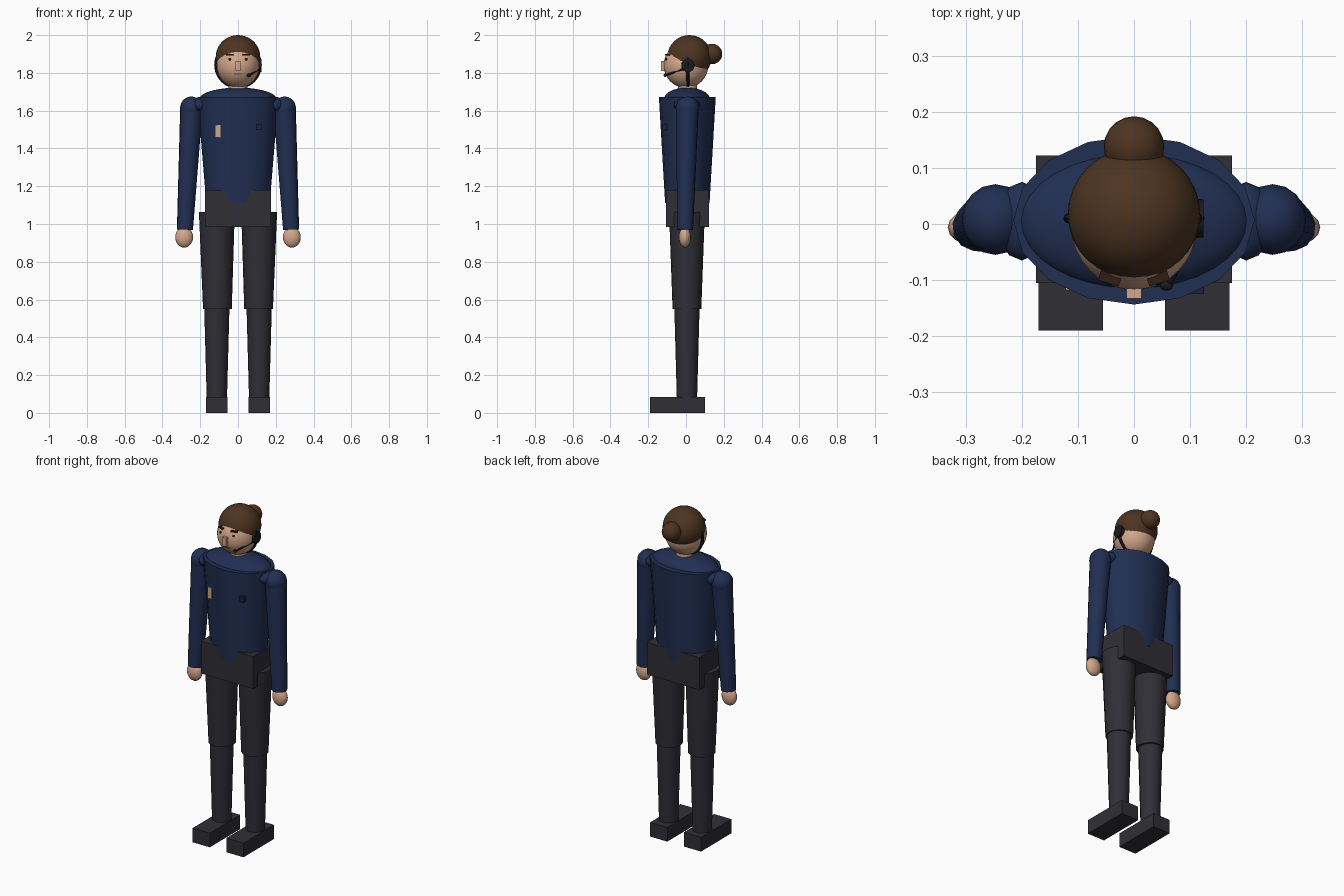
import bpy, math
from mathutils import Vector

cube = bpy.data.objects.get("Cube")
if cube:
    bpy.data.objects.remove(cube, do_unlink=True)


def material(name, rgb):
    m = bpy.data.materials.new(name)
    m.use_nodes = True
    m.diffuse_color = (*rgb, 1)
    m.node_tree.nodes["Principled BSDF"].inputs["Base Color"].default_value = (*rgb, 1)
    return m


NAVY = material("navy shirt", (0.015, 0.028, 0.085))
DARK_NAVY = material("dark navy pin", (0.010, 0.017, 0.045))
TROUSER = material("charcoal cloth", (0.028, 0.028, 0.036))
SKIN = material("skin", (0.66, 0.39, 0.26))
HAIR = material("brown hair", (0.075, 0.034, 0.015))
BROW = material("dark brown", (0.03, 0.013, 0.007))
BLACK = material("headset black", (0.010, 0.010, 0.014))
LIP = material("mouth line", (0.12, 0.055, 0.035))


def finish(name, mat, smooth=True):
    ob = bpy.context.object
    ob.name = name
    ob.data.materials.append(mat)
    if smooth:
        bpy.ops.object.shade_smooth_by_angle(angle=math.radians(40))
    return ob


def box(name, mat, low, high):
    low, high = Vector(low), Vector(high)
    bpy.ops.mesh.primitive_cube_add(size=1, location=(low + high) / 2)
    bpy.context.object.scale = high - low
    return finish(name, mat, False)


def ball(name, mat, centre, radii, segments=32, rings=20):
    bpy.ops.mesh.primitive_uv_sphere_add(segments=segments, ring_count=rings, radius=1, location=centre)
    bpy.context.object.scale = radii
    return finish(name, mat)


def limb(name, mat, start, end, r1, r2, sides=16):
    """Tapered cylinder running from start to end."""
    start, end = Vector(start), Vector(end)
    axis = end - start
    bpy.ops.mesh.primitive_cone_add(vertices=sides, radius1=r1, radius2=r2,
                                    depth=axis.length, location=(start + end) / 2)
    bpy.context.object.rotation_euler = axis.to_track_quat('Z', 'Y').to_euler()
    return finish(name, mat)


# Torso: tapered oval shirt with a rounded shoulder cap, and the hip block
torso = limb("shirt_torso", NAVY, (0, 0.007, 1.11), (0, 0.007, 1.672), 0.168, 0.215)
torso.scale = (1, 0.70, 1)
ball("shoulder_cap", NAVY, (0, 0.005, 1.66), (0.205, 0.122, 0.062))
box("hip_block", TROUSER, (-0.175, -0.105, 0.985), (0.175, 0.122, 1.18))
limb("neck", SKIN, (0, 0.008, 1.68), (0, 0.008, 1.78), 0.05, 0.05)

# Arms and legs
for side, s in (("left", 1), ("right", -1)):
    ball(side + "_shoulder", NAVY, (s * 0.247, 0.008, 1.613), (0.06, 0.063, 0.062), 16, 12)
    ball(side + "_shoulder_joint", NAVY, (s * 0.2, 0.005, 1.63), (0.045, 0.07, 0.04), 12, 8)
    limb(side + "_sleeve", NAVY, (s * 0.247, 0.008, 1.61), (s * 0.281, -0.005, 0.97), 0.06, 0.043, 12)
    ball(side + "_hand", SKIN, (s * 0.285, -0.006, 0.93), (0.047, 0.032, 0.055), 16, 12)
    limb(side + "_thigh", TROUSER, (s * 0.112, 0.005, 1.065), (s * 0.109, 0.005, 0.55), 0.095, 0.076)
    limb(side + "_shin", TROUSER, (s * 0.112, 0.005, 0.6), (s * 0.112, 0.005, 0.05), 0.068, 0.053)
    x1, x2 = sorted((s * 0.055, s * 0.17))
    box(side + "_shoe", TROUSER, (x1, -0.19, 0), (x2, 0.10, 0.085))

# Chest badge and pin
box("name_badge", SKIN, (-0.122, -0.118, 1.458), (-0.093, -0.108, 1.525))
box("collar_pin", DARK_NAVY, (0.095, -0.125, 1.498), (0.125, -0.1, 1.53))

# Head and hair
ball("head", SKIN, (0, 0, 1.84), (0.113, 0.118, 0.12))
ball("hair", HAIR, (0, 0.018, 1.883), (0.118, 0.117, 0.117))
ball("hair_bun", HAIR, (0, 0.137, 1.9), (0.054, 0.055, 0.054), 20, 14)

# Face
box("nose", SKIN, (-0.013, -0.133, 1.81), (0.013, -0.1, 1.862))
box("mouth", LIP, (-0.022, -0.112, 1.792), (0.022, -0.104, 1.797))
for side, s in (("left", 1), ("right", -1)):
    ball(side + "_eye", BLACK, (s * 0.043, -0.104, 1.872), (0.007, 0.005, 0.007), 12, 8)
    brow = box(side + "_eyebrow", BROW, (s * 0.043 - 0.019, -0.106, 1.893),
               (s * 0.043 + 0.019, -0.088, 1.901))
    brow.rotation_euler.z = s * 0.3

# Headset: band, ear cup on the left side, microphone boom
bpy.ops.mesh.primitive_torus_add(major_segments=40, minor_segments=8, major_radius=0.117,
                                 minor_radius=0.009, location=(0, 0.01, 1.842),
                                 rotation=(math.pi / 2, 0, 0))
finish("headset_band", BLACK)
limb("ear_cup", BLACK, (0.095, 0.01, 1.84), (0.124, 0.01, 1.84), 0.036, 0.034)
limb("microphone_boom", BLACK, (0.118, 0.0, 1.825), (0.062, -0.108, 1.788), 0.006, 0.005, 8)
ball("microphone", BLACK, (0.058, -0.11, 1.787), (0.012, 0.009, 0.009), 12, 8)
